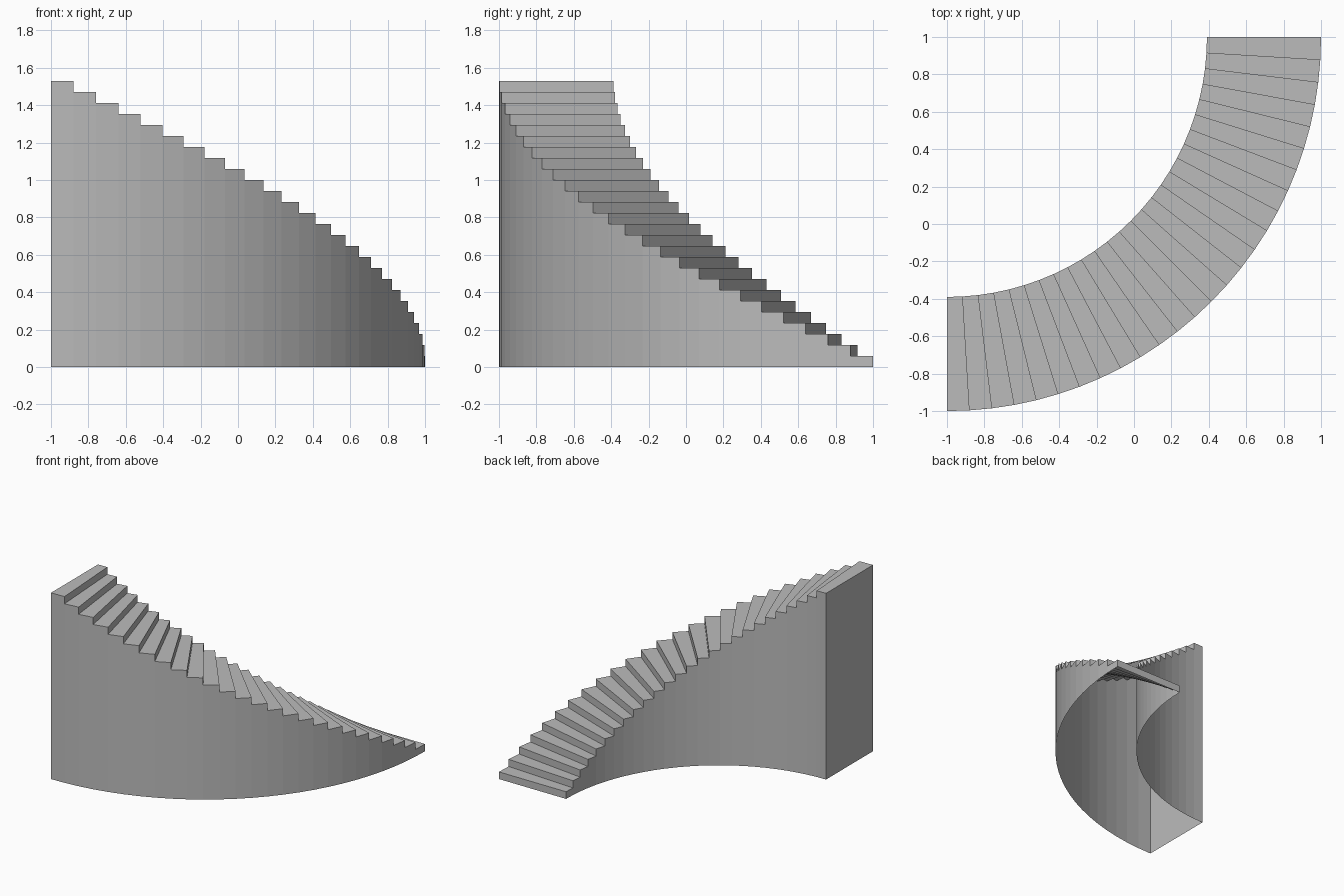
import bpy, bmesh, math
from mathutils import Vector

if "Cube" in bpy.data.objects:
    bpy.data.objects.remove(bpy.data.objects["Cube"], do_unlink=True)

STEPS = 26
RISE = 1.53 / STEPS
INNER, OUTER = 1.39, 2.0
CENTRE = Vector((-1, 1, 0))

grey = bpy.data.materials.new("stone_grey")
grey.use_nodes = True
colour = (0.5, 0.5, 0.5, 1)
grey.diffuse_color = colour
grey.node_tree.nodes["Principled BSDF"].inputs["Base Color"].default_value = colour

bm = bmesh.new()


def point(radius, index, level):
    """Point on the quarter turn at a step boundary and riser level."""
    a = -math.pi / 2 * index / STEPS
    return CENTRE + Vector((radius * math.cos(a), radius * math.sin(a), level * RISE))


def quad(*corners):
    bm.faces.new([bm.verts.new(point(*c)) for c in corners])


for i in range(STEPS):
    j = i + 1
    # Tread
    quad((INNER, i, j), (INNER, j, j), (OUTER, j, j), (OUTER, i, j))
    # Riser
    quad((INNER, i, i), (INNER, i, j), (OUTER, i, j), (OUTER, i, i))
    # Outer and inner side walls, open underneath
    quad((OUTER, i, 0), (OUTER, i, j), (OUTER, j, j), (OUTER, j, 0))
    quad((INNER, i, 0), (INNER, j, 0), (INNER, j, j), (INNER, i, j))

# Tall end wall below the top step
quad((INNER, STEPS, 0), (OUTER, STEPS, 0), (OUTER, STEPS, STEPS), (INNER, STEPS, STEPS))

bmesh.ops.remove_doubles(bm, verts=bm.verts, dist=0.0005)
# Face every surface outward
for f in bm.faces:
    f.normal_update()
    c, n = f.calc_center_median(), f.normal
    radial = Vector((c.x - CENTRE.x, c.y - CENTRE.y, 0))
    r = radial.length
    radial.normalize()
    tangent = Vector((-radial.y, radial.x, 0))
    if abs(n.z) > 0.5:
        flip = n.z < 0
    elif abs(n.dot(radial)) > 0.5:
        flip = (n.dot(radial) > 0) != (r > (INNER + OUTER) / 2)
    else:
        end_wall = c.x < -0.999
        flip = (n.dot(tangent) > 0) == end_wall
    if flip:
        f.normal_flip()

mesh = bpy.data.meshes.new("curved_staircase")
bm.to_mesh(mesh)
bm.free()
mesh.materials.append(grey)
stairs = bpy.data.objects.new("curved_staircase", mesh)
bpy.context.collection.objects.link(stairs)
